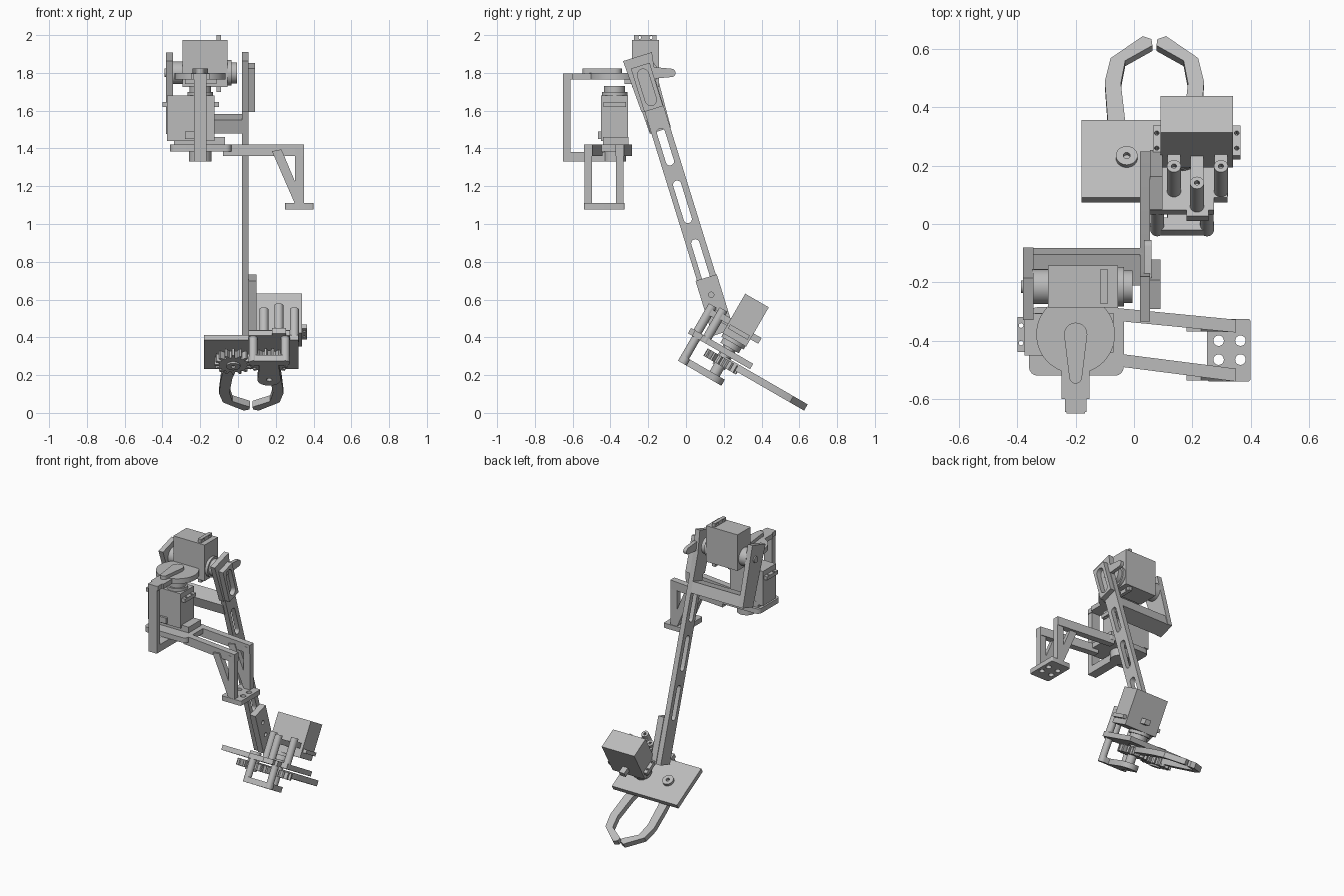
import bpy, bmesh, math
from mathutils import Matrix, Vector

cube = bpy.data.objects.get("Cube")
if cube:
    bpy.data.objects.remove(cube)

grey = bpy.data.materials.new("grey plastic")
grey.use_nodes = True
COLOUR = (0.5, 0.5, 0.5, 1)
grey.diffuse_color = COLOUR
grey.node_tree.nodes["Principled BSDF"].inputs["Base Color"].default_value = COLOUR
parts = []


def frame(origin, u, w):
    """Matrix from a local length axis u and extrusion axis w."""
    u, w = Vector(u).normalized(), Vector(w).normalized()
    m = Matrix((u, w.cross(u), w)).transposed().to_4x4()
    m.translation = origin
    return m


def circle(x, y, r, n=32):
    return [(x + r * math.cos(i * math.tau / n), y + r * math.sin(i * math.tau / n)) for i in range(n)]


def rect(x0, x1, y0, y1):
    return [(x0, y0), (x1, y0), (x1, y1), (x0, y1)]


def capsule(x0, y0, r0, x1, y1, r1, n=10):
    """Tapered bar with two round ends."""
    a = math.atan2(y1 - y0, x1 - x0)
    ends = [(x1, y1, r1, a - math.pi / 2), (x0, y0, r0, a + math.pi / 2)]
    return [(x + r * math.cos(s + i * math.pi / n), y + r * math.sin(s + i * math.pi / n))
            for x, y, r, s in ends for i in range(n + 1)]


def rounded(x0, x1, y0, y1, r):
    pts = []
    for k, (cx, cy) in enumerate(rect(x0 + r, x1 - r, y0 + r, y1 - r)):
        for i in range(5):
            t = math.pi + k * math.pi / 2 + i * math.pi / 8
            pts.append((cx + r * math.cos(t), cy + r * math.sin(t)))
    return pts


def prism(name, m, lo, hi, outline, *holes):
    """Extrude an outline with holes along the frame's third axis."""
    cu = bpy.data.curves.new(name, 'CURVE')
    cu.dimensions, cu.fill_mode, cu.extrude = '2D', 'BOTH', (hi - lo) / 2
    for loop in (outline, *holes):
        sp = cu.splines.new('POLY')
        sp.points.add(len(loop) - 1)
        for p, (x, y) in zip(sp.points, loop):
            p.co = (x, y, 0, 1)
        sp.use_cyclic_u = True
    tmp = bpy.data.objects.new(name + "_curve", cu)
    bpy.context.collection.objects.link(tmp)
    dg = bpy.context.evaluated_depsgraph_get()
    me = bpy.data.meshes.new_from_object(tmp.evaluated_get(dg))
    bpy.data.objects.remove(tmp)
    bm = bmesh.new()
    bm.from_mesh(me)
    bmesh.ops.remove_doubles(bm, verts=bm.verts, dist=1e-5)
    bmesh.ops.transform(bm, matrix=m @ Matrix.Translation((0, 0, (lo + hi) / 2)), verts=bm.verts)
    bmesh.ops.recalc_face_normals(bm, faces=bm.faces)
    bm.to_mesh(me)
    bm.free()
    me.materials.clear()
    me.materials.append(grey)
    ob = bpy.data.objects.new(name, me)
    bpy.context.collection.objects.link(ob)
    parts.append(ob)


def servo(name, m):
    """Motor with its shaft at the frame origin, pointing along the third axis."""
    prism(name + "_body", m, -0.24, 0, rect(-0.075, 0.175, -0.072, 0.072))
    prism(name + "_flange", m, -0.06, -0.035, rect(-0.1, 0.2, -0.06, 0.06),
          circle(-0.087, 0.03, 0.008, 12), circle(-0.087, -0.03, 0.008, 12),
          circle(0.187, 0.03, 0.008, 12), circle(0.187, -0.03, 0.008, 12))
    prism(name + "_turret", m, 0, 0.02, circle(0, 0, 0.068))
    prism(name + "_shaft", m, 0.02, 0.05, circle(0, 0, 0.056))


W = Matrix.Identity(4)
SIDE = frame((0, 0, 0), (0, 1, 0), (1, 0, 0))
FRONT = frame((0, 0, 0), (1, 0, 0), (0, -1, 0))

# Base plate, motor and the clamp around it
BX, BY = -0.2, -0.378
prism("base_plate", W, 1.385, 1.42, rounded(-0.36, -0.035, -0.52, -0.285, 0.03))
servo("base_motor", frame((BX, BY, 1.68), (-1, 0, 0), (0, 0, 1)))
prism("base_motor_lower_case", W, 1.41, 1.46, rect(-0.34, -0.07, -0.44, -0.305))
prism("motor_socket", FRONT, 0.45, 0.465, rect(-0.28, -0.225, 1.45, 1.49))
prism("turntable", W, 1.765, 1.8, circle(BX, BY, 0.135, 48))
prism("clamp_top", W, 1.765, 1.797, rect(BX - 0.048, BX + 0.048, -0.6, -0.3))
prism("clamp_tip", W, 1.765, 1.797, rect(-0.237, -0.163, -0.645, -0.59))
prism("clamp_post", W, 1.33, 1.797, rect(-0.232, -0.168, -0.65, -0.612))
prism("clamp_bottom", W, 1.33, 1.38, rect(-0.232, -0.168, -0.65, -0.4))
prism("lower_pivot", W, 1.33, 1.386, circle(BX, BY, 0.06))
prism("turntable_horn", W, 1.797, 1.823, capsule(BX, BY, 0.04, BX, -0.525, 0.022))

# Outriggers, struts and foot
for tag, y, skew in (("back", -0.308, -0.042), ("front", -0.463, -0.055)):
    x1, y1 = 0.35, y + skew
    prism(tag + "_outrigger", W, 1.36, 1.42,
          [(-0.08, y - 0.022), (x1, y1 - 0.022), (x1, y1 + 0.022), (-0.08, y + 0.022)])
    prism(tag + "_post", W, 1.1, 1.4, rect(0.302, 0.35, y1 - 0.02, y1 + 0.02))
    prism(tag + "_strut", FRONT, -y1 - 0.018, -y1 + 0.018,
          [(0.18, 1.385), (0.23, 1.395), (0.35, 1.11), (0.3, 1.11)])
prism("foot", W, 1.077, 1.11, rounded(0.25, 0.4, -0.54, -0.325, 0.01),
      *[circle(x, y, 0.018, 20) for x in (0.29, 0.365) for y in (-0.4, -0.465)])

# Shoulder motor and its yoke
PY, PZ = -0.215, 1.8
servo("shoulder_motor", frame((-0.055, PY, PZ), (0, 0, 1), (1, 0, 0)))
prism("motor_mount", W, 1.74, 1.8, rect(-0.28, -0.115, -0.325, -0.2))
prism("shoulder_boss", SIDE, -0.35, -0.295, circle(PY, PZ, 0.06))
prism("shoulder_axle", SIDE, -0.388, -0.34, circle(PY, PZ, 0.022))
prism("shoulder_horn", SIDE, 0.035, 0.06, capsule(PY, PZ, 0.035, -0.077, PZ, 0.022))

# Long slotted arm, tilted in the side plane
ARM = frame((0, -0.257, 1.886), (0, -0.955, -0.296), (1, 0, 0))
slots = [capsule(0, a + 0.02, 0.022, 0, b - 0.02, 0.022)
         for a, b in ((0.4, 0.6), (0.69, 0.92), (1.015, 1.24))]
prism("arm", ARM, 0.02, 0.055, [(-0.08, 0), (0.08, 0), (0.066, 0.287), (0.05, 0.287),
      (0.05, 1.53), (-0.055, 1.53), (-0.055, 0.156)], *slots)
prism("arm_cap", ARM, 0.055, 0.09, rect(-0.052, 0.052, 0.05, 0.29),
      capsule(0, 0.1, 0.03, 0, 0.24, 0.03))
prism("yoke_side", ARM, -0.38, -0.345,
      [(-0.075, 0), (0.075, 0), (0.058, 0.41), (-0.058, 0.41)])
prism("yoke_bar", ARM, -0.38, 0.03, rect(-0.055, 0.055, 0.335, 0.41))
prism("arm_clip", ARM, 0.055, 0.098, rect(-0.06, 0.058, 1.225, 1.53),
      circle(0, 1.32, 0.014, 16), circle(0, 1.42, 0.014, 16))

# Gripper, pitched thirty degrees downward
G = Matrix.Translation((0, 0.2, 0.35)) @ Matrix.Rotation(math.radians(-30), 4, 'X')
GX, GA = 0.165, 0.03
MID = 0.07
prism("gripper_plate", G, -0.033, 0, rect(-0.18, 0.32, -0.127, 0.18),
      circle(GX, GA, 0.045))
prism("plate_tab", G, -0.033, 0, rect(0.18, 0.255, -0.2, -0.12))
servo("gripper_motor", G @ frame((GX, GA, 0.06), (1, 0, 0), (0, 0, -1)))
prism("motor_lug", G, 0.105, 0.14, rect(0.195, 0.235, 0.08, 0.15))
for i, (x, a, h) in enumerate(((0.137, -0.1, 0.17), (0.216, -0.16, 0.16), (0.298, -0.1, 0.17))):
    prism("upper_standoff_%d" % i, G, -0.03, h, circle(x, a, 0.024, 24), circle(x, a, 0.009, 12))
    prism("standoff_lug_%d" % i, G, h - 0.055, h - 0.02, rect(x - 0.022, x + 0.022, a, -0.03))
for i, x in enumerate((0.08, 0.25)):
    prism("lower_standoff_%d" % i, G, -0.185, 0.0, circle(x, -0.15, 0.023, 24))
prism("standoff_bridge", G, -0.033, 0, rect(0.055, 0.275, -0.175, -0.12))
prism("lower_bar", G, -0.185, -0.148, capsule(0.08, -0.145, 0.025, 0.25, -0.145, 0.025))
prism("lower_arm", G, -0.185, -0.148, capsule(GX, -0.12, 0.05, GX, GA, 0.062),
      circle(GX, GA, 0.015, 16))
prism("drive_axle", G, -0.15, 0.03, circle(GX, GA, 0.03))
prism("free_axle", G, -0.105, 0.018, circle(2 * MID - GX, GA, 0.037), circle(2 * MID - GX, GA, 0.012, 16))

# Meshing gears with curved fingers, mirrored
TEETH = 16
finger = [(-0.05, 0.03), (-0.075, 0.1), (-0.09, 0.2), (-0.1, 0.358), (-0.08, 0.45), (0.03, 0.537),
          (0.06, 0.525), (0.063, 0.5), (-0.03, 0.44), (-0.045, 0.35), (-0.03, 0.2), (0.005, 0.03)]
for tag, s in (("right", 1), ("left", -1)):
    cx = MID + s * (MID - GX)
    gear = []
    for k in range(TEETH):
        for off, r in ((-0.32, 0.075), (-0.15, 0.1), (0.15, 0.1), (0.32, 0.075)):
            t = math.tau * (k + off + (0.5 if s < 0 else 0)) / TEETH
            gear.append((cx + r * math.cos(t), GA + r * math.sin(t)))
    prism(tag + "_gear", G, -0.095, -0.05, gear)
    prism(tag + "_finger", G, -0.08, -0.042, [(MID + s * (x - MID), a) for x, a in finger])

# Smooth round walls, crisp edges
bpy.ops.object.select_all(action='DESELECT')
for ob in parts:
    ob.select_set(True)
bpy.context.view_layer.objects.active = parts[0]
bpy.ops.object.shade_smooth_by_angle(angle=math.radians(30))
